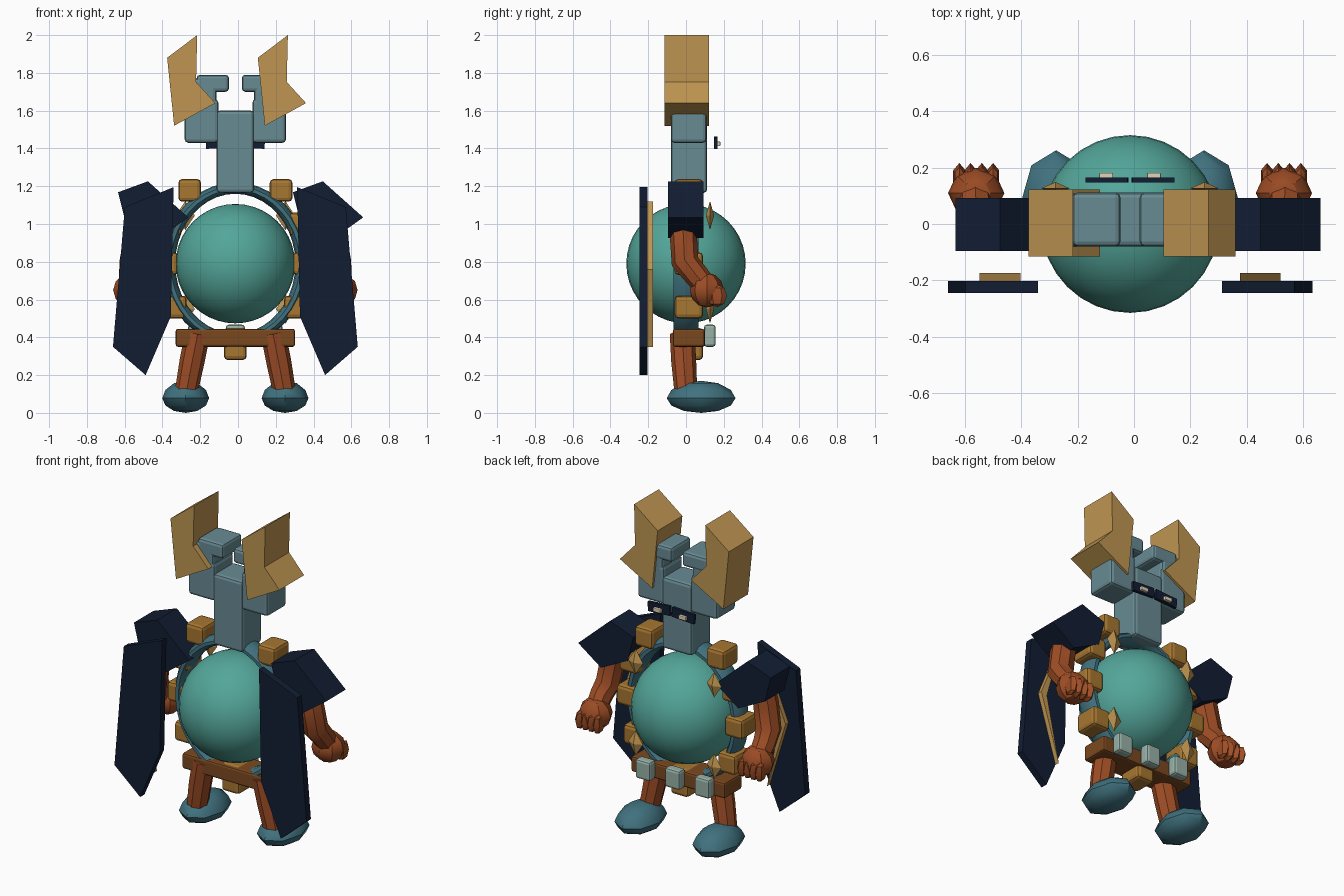
import bpy, bmesh, math
from mathutils import Matrix, Vector

if "Cube" in bpy.data.objects:
    bpy.data.objects.remove(bpy.data.objects["Cube"])

C = -0.014  # symmetry plane in x


def material(name, r, g, b):
    m = bpy.data.materials.new(name)
    m.diffuse_color = [(v / 255) ** 2.2 for v in (r, g, b)] + [1]
    m.use_nodes = True
    m.node_tree.nodes["Principled BSDF"].inputs["Base Color"].default_value = m.diffuse_color
    return m


TEAL = material("teal", 84, 164, 152)
STEEL = material("steel", 104, 138, 146)
SLATE = material("slate", 66, 113, 126)
NAVY = material("navy", 25, 35, 54)
SKIN = material("rust", 156, 78, 42)
GOLD = material("gold", 190, 148, 82)
BRASS = material("brass", 166, 118, 52)
LEATHER = material("leather", 122, 74, 36)
GEM = material("pale_green", 150, 176, 166)
CREAM = material("cream", 225, 210, 180)


def finish(name, bm, mat, smooth=None, bevel=0):
    bmesh.ops.recalc_face_normals(bm, faces=bm.faces)
    me = bpy.data.meshes.new(name)
    bm.to_mesh(me)
    bm.free()
    ob = bpy.data.objects.new(name, me)
    bpy.context.collection.objects.link(ob)
    me.materials.append(mat)
    if bevel:
        mod = ob.modifiers.new("bevel", 'BEVEL')
        mod.width = bevel
        mod.segments = 2
    if smooth:
        bpy.ops.object.select_all(action='DESELECT')
        ob.select_set(True)
        bpy.context.view_layer.objects.active = ob
        bpy.ops.object.shade_smooth_by_angle(angle=math.radians(smooth))
    return ob


def box(name, lo, hi, mat, bevel=0.0, turn=0.0):
    bm = bmesh.new()
    lo, hi = Vector(lo), Vector(hi)
    bmesh.ops.create_cube(bm, size=1)
    bmesh.ops.scale(bm, vec=hi - lo, verts=bm.verts)
    bmesh.ops.rotate(bm, matrix=Matrix.Rotation(turn, 3, 'Y'), verts=bm.verts)
    bmesh.ops.translate(bm, vec=(lo + hi) / 2, verts=bm.verts)
    return finish(name, bm, mat, bevel=bevel)


def ball(name, pos, size, mat, segs=8, rings=6, smooth=30):
    bm = bmesh.new()
    bmesh.ops.create_uvsphere(bm, u_segments=segs, v_segments=rings, radius=1)
    bmesh.ops.scale(bm, vec=size, verts=bm.verts)
    bmesh.ops.translate(bm, vec=pos, verts=bm.verts)
    return finish(name, bm, mat, smooth)


def prism(name, outline, y0, y1, mat):
    bm = bmesh.new()
    f = bm.faces.new([bm.verts.new((x, y0, z)) for x, z in outline])
    ext = bmesh.ops.extrude_face_region(bm, geom=[f])['geom']
    bmesh.ops.translate(bm, vec=(0, y1 - y0, 0),
                        verts=[v for v in ext if isinstance(v, bmesh.types.BMVert)])
    return finish(name, bm, mat)


def tube(name, pts, mat, sides=8):
    # rings of given radius at each point, each square to the path
    bm = bmesh.new()
    rings = []
    for i, (p, r) in enumerate(pts):
        d = Vector(pts[min(i + 1, len(pts) - 1)][0]) - Vector(pts[max(i - 1, 0)][0])
        a = d.cross(Vector((1, 0, 0))).normalized()
        b = d.cross(a).normalized()
        rings.append([bm.verts.new(Vector(p) + r * (a * math.cos(t) + b * math.sin(t)))
                      for t in (2 * math.pi * k / sides for k in range(sides))])
    for A, B in zip(rings, rings[1:]):
        for k in range(sides):
            bm.faces.new((A[k], A[k - 1], B[k - 1], B[k]))
    bm.faces.new(rings[0])
    bm.faces.new(rings[-1])
    return finish(name, bm, mat, 35)


# round body and the oval ring around it
ball("body_sphere", (C, 0, 0.79), (0.316,) * 3, TEAL, 32, 20, 40)
bm = bmesh.new()
N, M = 40, 10
grid = [[bm.verts.new((C + (0.352 + 0.034 * math.cos(q)) * math.cos(p), 0.07 * math.sin(q),
                       0.79 + (0.4 + 0.03 * math.cos(q)) * math.sin(p)))
         for q in (2 * math.pi * j / M for j in range(M))]
        for p in (2 * math.pi * i / N for i in range(N))]
for i in range(N):
    for j in range(M):
        bm.faces.new((grid[i][j], grid[i - 1][j], grid[i - 1][j - 1], grid[i][j - 1]))
finish("body_ring", bm, SLATE, 50)

# head: long snout and belt below
box("snout", (C - 0.1, -0.08, 1.165), (C + 0.1, 0.112, 1.6), STEEL, 0.018)
belt = box("belt", (C - 0.316, -0.07, 0.35), (C + 0.316, 0.1, 0.445), LEATHER, 0.012)
box("ring_block_bottom", (C - 0.06, -0.06, 0.28), (C + 0.06, 0.09, 0.45), BRASS, 0.02)
for i in (-1, 0, 1):
    x = C + 0.2 * i
    box("belt_gem", (x - 0.05, 0.095, 0.35), (x + 0.05, 0.157, 0.467), GEM, 0.015)

for s, side in ((-1, "left"), (1, "right")):
    def X(v):
        return C + s * v

    def sbox(name, x0, x1, y0, y1, z0, z1, mat, bevel=0.0, turn=0.0):
        a, b = sorted((X(x0), X(x1)))
        return box(f"{name}_{side}", (a, y0, z0), (b, y1, z1), mat, bevel, turn * s)

    # head cheek, upright and inward hook
    sbox("cheek", 0.09, 0.268, -0.08, 0.108, 1.43, 1.66, STEEL, 0.018)
    sbox("head_upright", 0.1, 0.225, -0.08, 0.108, 1.5, 1.77, STEEL, 0.018)
    sbox("head_hook", 0.034, 0.205, -0.08, 0.112, 1.70, 1.79, STEEL, 0.018)
    # eyes
    sbox("eye_plate", 0.007, 0.156, 0.148, 0.166, 1.402, 1.46, NAVY, 0, 0.06)
    sbox("eye_glow", 0.06, 0.11, 0.16, 0.182, 1.412, 1.436, CREAM, 0.004)
    # blocks and diamonds along the ring
    for x, z in ((0.242, 1.178), (0.345, 1.0), (0.365, 0.79), (0.318, 0.56)):
        sbox("ring_block", x - 0.06, x + 0.06, -0.06, 0.09, z - 0.06, z + 0.06, BRASS, 0.02)
    for z in (1.045, 0.55):
        ball(f"ring_diamond_{side}", (X(0.265), 0.127, z), (0.05, 0.022, 0.077), GOLD, 4, 2, None)
    # ears and shoulder guards keep the same orientation on both sides
    ex = 0.24 * s
    prism(f"ear_{side}", [(C + ex + x, z) for x, z in
          ((-0.121, 1.88), (0.038, 2.0), (0.032, 1.752), (0.134, 1.64), (-0.084, 1.52))],
          -0.115, 0.123, GOLD)
    px = 0.463 * s
    prism(f"shoulder_guard_{side}", [(C + px + x, z) for x, z in
          ((-0.158, 1.168), (0.0, 1.226), (0.214, 1.035), (0.06, 0.925), (-0.12, 1.015))],
          -0.096, 0.092, NAVY)
    # cape panel with curved gold trim on its inner face
    prism(f"cape_{side}", [(X(x), z) for x, z in
          ((0.327, 1.195), (0.585, 1.09), (0.648, 0.35), (0.475, 0.2), (0.342, 0.51))],
          -0.245, -0.203, NAVY)
    prism(f"cape_trim_{side}", [(X(x), z) for x, z in
          ((0.39, 1.12), (0.535, 0.76), (0.41, 0.35), (0.495, 0.75))],
          -0.205, -0.175, GOLD)
    # arm and fist
    tube(f"arm_{side}", [((X(0.49), -0.01, 1.1), 0.06), ((X(0.515), -0.015, 0.95), 0.072),
         ((X(0.54), -0.005, 0.80), 0.073), ((X(0.55), 0.05, 0.735), 0.066),
         ((X(0.55), 0.12, 0.65), 0.06)], SKIN)
    ball(f"fist_{side}", (X(0.547), 0.11, 0.65), (0.1, 0.09, 0.092), SKIN)
    for k in range(4):
        ball(f"finger_{side}", (X(0.487 + 0.04 * k), 0.165, 0.62), (0.025, 0.052, 0.06), SKIN, 6, 4)
    # leg and foot
    tube(f"leg_{side}", [((X(0.2), -0.02, 0.42), 0.066), ((X(0.23), -0.012, 0.27), 0.066),
         ((X(0.262), 0.0, 0.1), 0.06)], SKIN)
    foot = ball(f"foot_{side}", (X(0.263), 0.08, 0.078), (0.124, 0.182, 0.078), SLATE, 8, 6, 40)
    for v in foot.data.vertices:  # high instep
        if v.co.z > 0.1:
            v.co.z += 0.25 * (v.co.z - 0.1)
